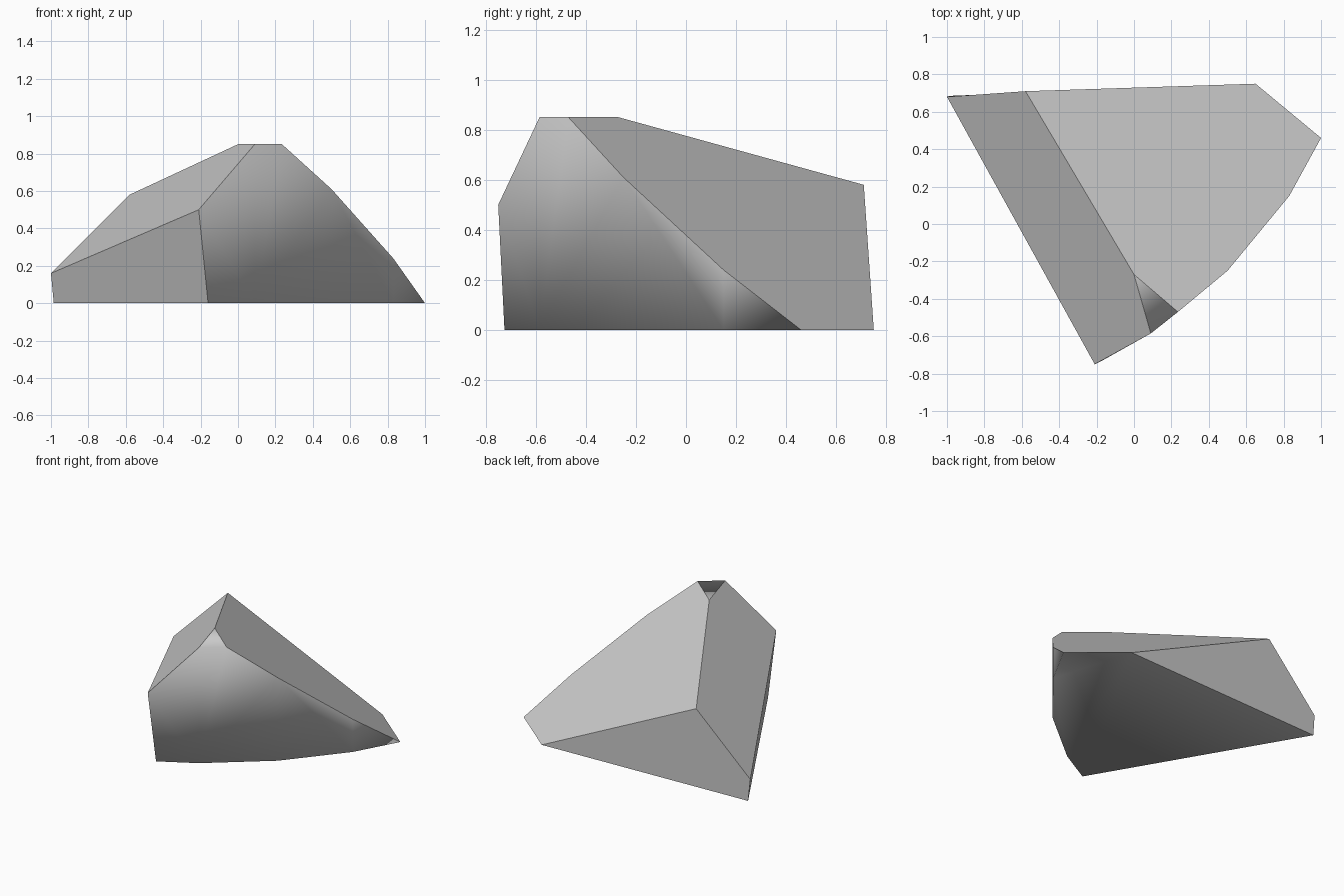
import bpy
import bmesh

cube = bpy.data.objects.get("Cube")
if cube:
    bpy.data.objects.remove(cube, do_unlink=True)

# One stone colour
stone = bpy.data.materials.new("stone_grey")
stone.use_nodes = True
grey = (0.6, 0.6, 0.6, 1)
stone.diffuse_color = grey
stone.node_tree.nodes["Principled BSDF"].inputs["Base Color"].default_value = grey

# Corners of the wedge-shaped rock
corners = {
    "side_tip": (-1.0, 0.68, 0.16), "side_foot": (-0.985, 0.685, 0),
    "back_peak": (-0.58, 0.71, 0.58), "back_foot": (0.65, 0.75, 0),
    "far_tip": (1.0, 0.46, 0),
    "rim_low": (0.83, 0.15, 0.24), "rim_mid": (0.5, -0.25, 0.61),
    "rim_top": (0.235, -0.47, 0.85), "brow": (0.09, -0.585, 0.85),
    "crest": (0, -0.27, 0.85),
    "nose": (-0.21, -0.75, 0.5), "nose_foot": (-0.16, -0.725, 0),
}
# Wall feet sit straight below the rim
for top, foot in (("brow", "brow_foot"), ("rim_mid", "mid_foot"), ("rim_low", "low_foot")):
    x, y, z = corners[top]
    corners[foot] = (x, y, 0)

# Flat broken facets
flat_facets = [
    "side_tip nose brow crest back_peak",
    "back_peak crest rim_top rim_mid rim_low far_tip back_foot",
    "side_tip back_peak back_foot side_foot",
    "side_tip side_foot nose_foot nose",
]
# Worn front wall, crest cap and underside shade as one smooth skin
worn_facets = [
    "nose nose_foot brow_foot brow",
    "brow brow_foot mid_foot rim_mid rim_top",
    "rim_mid mid_foot low_foot rim_low",
    "rim_low low_foot far_tip",
    "crest brow rim_top",
    "side_foot back_foot far_tip low_foot mid_foot brow_foot nose_foot",
]

bm = bmesh.new()
verts = {name: bm.verts.new(co) for name, co in corners.items()}
for facets, smooth in ((flat_facets, False), (worn_facets, True)):
    for facet in facets:
        face = bm.faces.new([verts[name] for name in facet.split()])
        face.smooth = smooth
bmesh.ops.recalc_face_normals(bm, faces=bm.faces[:])

# Keep crisp edges wherever a flat facet begins
for edge in bm.edges:
    edge.smooth = all(face.smooth for face in edge.link_faces)

mesh = bpy.data.meshes.new("rock_wedge")
bm.to_mesh(mesh)
bm.free()
mesh.materials.append(stone)
rock = bpy.data.objects.new("rock_wedge", mesh)
bpy.context.collection.objects.link(rock)
